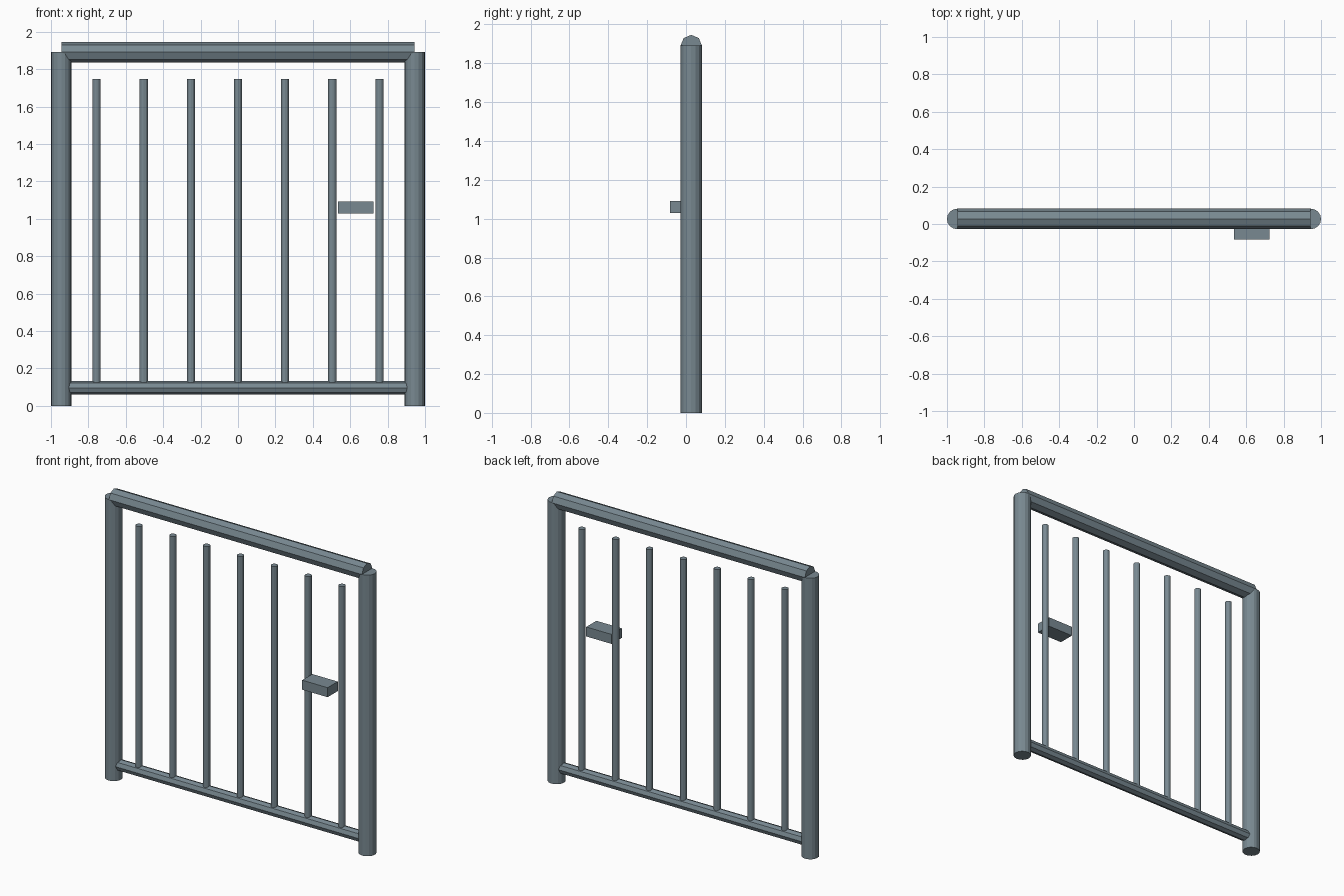
import bpy
from math import pi

if "Cube" in bpy.data.objects:
    bpy.data.objects.remove(bpy.data.objects["Cube"])

Y = 0.027  # plane of the gate

# Dark blue-grey painted steel
steel = bpy.data.materials.new("painted_steel")
steel.diffuse_color = (0.19, 0.25, 0.285, 1)
steel.use_nodes = True
steel.node_tree.nodes["Principled BSDF"].inputs["Base Color"].default_value = steel.diffuse_color


def rod(name, loc, radius, length, sides, along_x=False):
    rot = (0, pi / 2, 0) if along_x else (0, 0, 0)
    bpy.ops.mesh.primitive_cylinder_add(vertices=sides, radius=radius, depth=length,
                                        location=loc, rotation=rot)
    ob = bpy.context.object
    ob.name = name
    ob.data.materials.append(steel)
    return ob


# Round side posts
for side, label in ((-1, "left"), (1, "right")):
    rod(f"{label}_post", (side * 0.945, Y, 0.946), 0.055, 1.892, 16)

# Octagonal rails
rod("top_rail", (0, Y, 1.891), 0.055, 1.885, 8, along_x=True)
rod("bottom_rail", (0, Y, 0.097), 0.037, 1.885, 8, along_x=True)

# Upright bars, standing on the bottom rail
for i in range(7):
    rod(f"bar_{i + 1}", ((i - 3) * 0.252, Y, 0.923), 0.022, 1.652, 12)

# Latch block
bpy.ops.mesh.primitive_cube_add(size=1, location=(0.63, -0.028, 1.06))
latch = bpy.context.object
latch.name = "latch"
latch.scale = (0.19, 0.108, 0.064)
latch.data.materials.append(steel)
